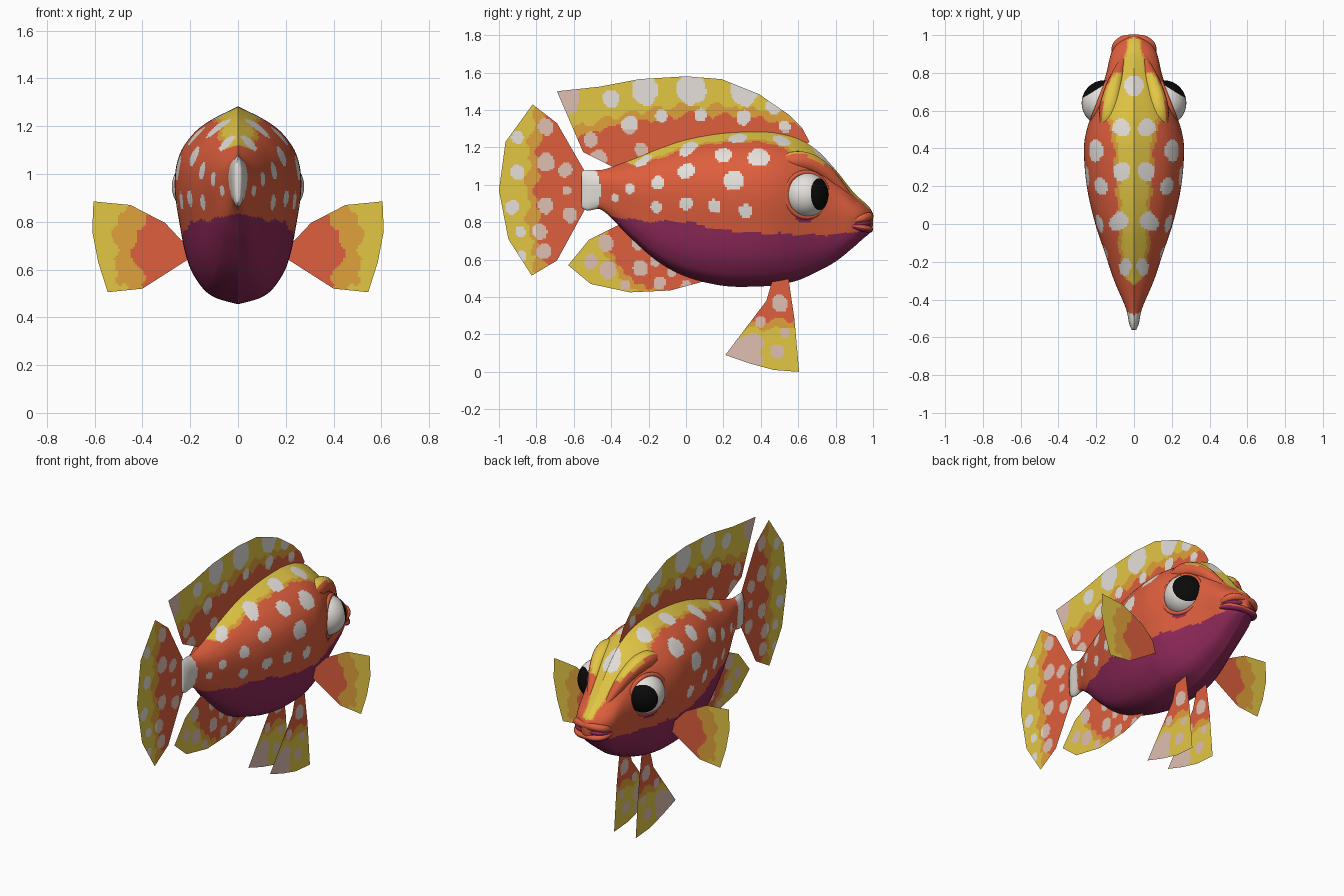
import bpy, bmesh, math
from mathutils import Vector

if "Cube" in bpy.data.objects:
    bpy.data.objects.remove(bpy.data.objects["Cube"])


def linear(c):
    return tuple((v / 12.92 if v <= 0.04045 else ((v + 0.055) / 1.055) ** 2.4) for v in c) + (1,)


COLOURS = {"orange": (0.87, 0.37, 0.24), "yellow": (0.89, 0.78, 0.27), "ochre": (0.88, 0.63, 0.23),
           "plum": (0.56, 0.16, 0.35), "white": (0.90, 0.88, 0.86), "pale_pink": (0.88, 0.75, 0.70),
           "black": (0.04, 0.04, 0.04)}
MATS = []
for name, c in COLOURS.items():
    m = bpy.data.materials.new(name)
    m.diffuse_color = linear(c)
    m.use_nodes = True
    m.node_tree.nodes["Principled BSDF"].inputs["Base Color"].default_value = m.diffuse_color
    MATS.append(m)
ORANGE, YELLOW, OCHRE, PLUM, WHITE, PALE, BLACK = range(7)


def curve_at(table, u, col=1):
    """Smooth interpolation through rows of a table sorted by the first column."""
    n = len(table)
    u = min(max(u, table[0][0]), table[-1][0])
    i = next(k for k in range(n - 1) if u <= table[k + 1][0])
    a, b = table[i], table[i + 1]
    h = b[0] - a[0]

    def slope(k):
        p, q = table[max(k - 1, 0)], table[min(k + 1, n - 1)]
        return (q[col] - p[col]) / (q[0] - p[0])
    s = (u - a[0]) / h
    return ((2*s**3 - 3*s*s + 1) * a[col] + (s**3 - 2*s*s + s) * h * slope(i)
            + (3*s*s - 2*s**3) * b[col] + (s**3 - s*s) * h * slope(i + 1))


def in_spot(spots, a, b):
    wob = 1 + 0.06 * math.sin(60 * a + 40 * b)
    return any((a - p) ** 2 + ((b - q) * 0.92) ** 2 < (r * wob) ** 2 for p, q, r in spots)


def finish(name, bm, rule=None, smooth=True):
    if rule:
        bm.normal_update()
        for f in bm.faces:
            f.material_index = rule(f.calc_center_median(), f.normal)
    me = bpy.data.meshes.new(name)
    bm.to_mesh(me)
    bm.free()
    for m in MATS:
        me.materials.append(m)
    ob = bpy.data.objects.new(name, me)
    bpy.context.collection.objects.link(ob)
    for p in me.polygons:
        p.use_smooth = smooth
    return ob


# Body: stations (y, bottom z, top z, half width) and one shared cross-section
STATIONS = [(-0.56, 0.88, 1.07, 0.012), (-0.53, 0.862, 1.08, 0.025), (-0.45, 0.865, 1.08, 0.042),
            (-0.3, 0.72, 1.13, 0.105), (-0.15, 0.59, 1.19, 0.155), (0, 0.51, 1.24, 0.205),
            (0.2, 0.46, 1.275, 0.25), (0.4, 0.457, 1.283, 0.265), (0.5, 0.467, 1.273, 0.25),
            (0.6, 0.49, 1.245, 0.215), (0.7, 0.535, 1.185, 0.178), (0.8, 0.59, 1.08, 0.146),
            (0.9, 0.67, 0.955, 0.122), (0.95, 0.715, 0.91, 0.092), (0.985, 0.745, 0.875, 0.045),
            (1.0, 0.78, 0.845, 0.01)]
SECTION = [(0, 0), (0.03, 0.34), (0.08, 0.56), (0.2, 0.78), (0.4, 0.92), (0.6, 1.0),
           (0.75, 0.93), (0.86, 0.71), (0.93, 0.43), (1, 0)]
BELLY = [(-0.6, 0.84), (-0.4, 0.83), (-0.2, 0.805), (0, 0.80), (0.2, 0.76), (0.5, 0.74), (0.8, 0.735), (1, 0.77)]
BACK = [(-0.33, 0.0), (-0.27, 0.06), (0, 0.085), (0.3, 0.1), (0.5, 0.125), (0.6, 0.17), (0.7, 0.14),
        (0.8, 0.085), (0.88, 0.052), (0.97, 0.04)]
SIDE_SPOTS = [(0.39, 1.15, 0.06), (0.255, 1.025, 0.054), (0.32, 0.86, 0.036), (0.15, 0.885, 0.036),
              (0, 1.075, 0.044), (-0.15, 1.01, 0.036), (0, 0.90, 0.035), (-0.3, 0.98, 0.028),
              (0.2, 1.16, 0.05), (-0.24, 1.12, 0.036), (-0.16, 0.88, 0.032), (-0.38, 0.93, 0.022),
              (0, 1.18, 0.04)]
TOP_SPOTS = [(0.066, 0.51, 0.044), (0.066, 0.28, 0.046), (0.07, 0.02, 0.04), (0.042, -0.22, 0.032), (0, 0.73, 0.05)]


def half_width(y, z):
    zb, zt, w = (curve_at(STATIONS, y, k) for k in (1, 2, 3))
    return w * max(curve_at(SECTION, (z - zb) / (zt - zb)), 0)


# Side spots are balls centred on the skin, so they stay round where it curves
BALLS = [(Vector((half_width(y, z), y, z)), r) for y, z, r in SIDE_SPOTS]


def body_rule(c, n):
    x, y, z = abs(c.x), c.y, c.z
    if y < -0.458 - 2 * (z - 0.97) ** 2:
        return WHITE
    if z < curve_at(BELLY, y) + 0.005 * math.sin(40 * y):
        return PLUM
    if n.z > 0.25 and z > 1.0 and in_spot(TOP_SPOTS, x, y):
        return WHITE
    p = Vector((x, y, z))
    if any((p - q).length < r * (1 + 0.06 * math.sin(60 * y + 40 * z)) for q, r in BALLS):
        return WHITE
    if (y - 0.63) ** 2 + (2 * (z - 0.82)) ** 2 < 0.045 ** 2:
        return PLUM
    w = curve_at(BACK, y) + 0.005 * math.sin(45 * y)
    if y > -0.33 and z > 0.87 and n.z > 0.1 and x < w:
        return YELLOW if x < 0.78 * w else OCHRE
    return ORANGE


bm = bmesh.new()
NY, NS = 180, 84
half = [(1 - math.cos(math.pi * k / NS)) / 2 for k in range(NS + 1)]
ring_ts = [(t, 1) for t in half] + [(t, -1) for t in half[-2:0:-1]]
rings = []
for j in range(NY + 1):
    y = 1.0 - 1.56 * (1 - j / NY) ** 1.1
    zb, zt, w = (curve_at(STATIONS, y, k) for k in (1, 2, 3))
    rings.append([bm.verts.new((s * w * max(curve_at(SECTION, t), 0), y, zb + t * (zt - zb))) for t, s in ring_ts])
for r0, r1 in zip(rings, rings[1:]):
    for k in range(len(r0)):
        k2 = (k + 1) % len(r0)
        bm.faces.new((r0[k], r0[k2], r1[k2], r1[k]))
bm.faces.new(rings[0])
bm.faces.new(rings[-1])
bmesh.ops.recalc_face_normals(bm, faces=bm.faces)
finish("body", bm, body_rule)


# Fins: flat outlines cut into a fine grid so patterns can be assigned per face
def fin(name, outline, place, outness, spots, spot_mat, blend=0.05, step=0.009):
    """outness(a, b) < 0 is the root colour, then a thin blend band, then the edge colour."""
    b = bmesh.new()
    f = b.faces.new([b.verts.new((p, q, 0)) for p, q in outline])
    bmesh.ops.triangulate(b, faces=[f])
    for axis in (0, 1):
        lo, hi = min(p[axis] for p in outline), max(p[axis] for p in outline)
        no = Vector((1 - axis, axis, 0))
        for k in range(1, int((hi - lo) / step) + 1):
            bmesh.ops.bisect_plane(b, geom=b.verts[:] + b.edges[:] + b.faces[:],
                                   plane_co=no * (lo + k * step), plane_no=no)
    for f in b.faces:
        c = f.calc_center_median()
        o = outness(c.x, c.y) + 0.012 * math.sin(38 * c.x + 30 * c.y) + 0.01 * math.sin(61 * (c.x - c.y))
        if in_spot(spots, c.x, c.y):
            f.material_index = spot_mat(c.x, c.y)
        else:
            f.material_index = ORANGE if o < 0 else OCHRE if o < blend else YELLOW
    for v in b.verts:
        v.co = place(v.co.x, v.co.y)
    finish(name, b, smooth=False)


def mid(a, b):
    return (0, a, b)


def pale(a, b):
    return PALE


fin("dorsal_fin",
    [(-0.69, 1.5), (-0.46, 1.525), (-0.25, 1.565), (0, 1.58), (0.19, 1.565), (0.39, 1.485), (0.55, 1.375),
     (0.62, 1.305), (0.66, 1.23), (0.6, 1.18), (0.4, 1.2), (0, 1.17), (-0.36, 1.08), (-0.55, 1.175)],
    mid, lambda a, b: b - (1.375 - 0.25 * (a - 0.1) ** 2),
    [(-0.22, 1.50, 0.07), (0.03, 1.515, 0.08), (0.31, 1.5, 0.075), (-0.4, 1.46, 0.045), (0.47, 1.42, 0.04),
     (-0.3, 1.32, 0.045), (-0.51, 1.24, 0.038), (-0.13, 1.37, 0.033), (0.08, 1.375, 0.033), (0.31, 1.36, 0.038),
     (-0.47, 1.14, 0.045), (-0.24, 1.19, 0.035), (0.53, 1.31, 0.03), (-0.66, 1.46, 0.09)],
    lambda a, b: PALE if b < 1.3 or a < -0.55 else WHITE)

fin("tail_fin",
    [(-0.82, 1.43), (-0.69, 1.33), (-0.54, 1.07), (-0.54, 0.87), (-0.69, 0.595), (-0.825, 0.515),
     (-0.95, 0.71), (-1, 0.97), (-0.965, 1.23)],
    mid, lambda a, b: -0.80 - a + 0.25 * (b - 0.97) ** 2,
    [(-0.75, 1.31, 0.043), (-0.9, 1.255, 0.033), (-0.75, 1.12, 0.046), (-0.9, 1.065, 0.038), (-0.93, 0.88, 0.036),
     (-0.75, 0.89, 0.041), (-0.645, 1.08, 0.036), (-0.62, 0.84, 0.038), (-0.78, 0.75, 0.04),
     (-0.885, 0.75, 0.028), (-0.76, 0.645, 0.04), (-0.64, 0.97, 0.023), (-0.88, 0.62, 0.028)],
    lambda a, b: WHITE if a < -0.8 else PALE)

fin("anal_fin",
    [(-0.36, 0.785), (-0.52, 0.705), (-0.63, 0.57), (-0.51, 0.47), (-0.3, 0.425), (-0.085, 0.435),
     (0.1, 0.485), (0.1, 0.55), (-0.1, 0.63), (-0.3, 0.76)],
    mid, lambda a, b: math.hypot(a + 0.1, b - 0.75) - 0.31,
    [(-0.43, 0.69, 0.043), (-0.415, 0.545, 0.043), (-0.255, 0.69, 0.036), (-0.245, 0.555, 0.041),
     (-0.165, 0.59, 0.026), (-0.075, 0.535, 0.026), (0, 0.465, 0.024), (-0.51, 0.59, 0.036),
     (-0.325, 0.465, 0.025), (-0.14, 0.475, 0.033)], pale)

for side, s in (("right", 1), ("left", -1)):
    fin(side + "_pelvic_fin",
        [(0.47, 0.52), (0.545, 0.52), (0.58, 0.28), (0.605, 0), (0.47, 0.01), (0.34, 0.045), (0.21, 0.09), (0.43, 0.38)],
        lambda a, b: (s * 0.075, a, b), lambda a, b: 0.28 - b,
        [(0.5, 0.365, 0.043), (0.36, 0.15, 0.055), (0.29, 0.1, 0.075), (0.49, 0.11, 0.036),
         (0.4, 0.27, 0.03), (0.53, 0.21, 0.026), (0.375, 0.07, 0.035)], pale)
    fin(side + "_pectoral_fin",
        [(0.17, 0.66), (0.22, 0.635), (0.4, 0.52), (0.545, 0.505), (0.585, 0.63), (0.61, 0.76), (0.605, 0.885),
         (0.45, 0.87), (0.305, 0.795), (0.23, 0.715), (0.17, 0.69)],
        lambda a, b: (s * a, 0.44, b), lambda a, b: math.hypot(a - 0.2, b - 0.68) - 0.235, [], pale, blend=0.085)

    # Eyeball: the pole points along the gaze so the pupil is a clean cap
    gaze = Vector((s * 0.53, 0.85, 0.03)).normalized()
    centre = Vector((s * 0.156, 0.64, 0.947))
    bm = bmesh.new()
    bmesh.ops.create_uvsphere(bm, u_segments=36, v_segments=36, radius=0.121)
    bmesh.ops.rotate(bm, verts=bm.verts, matrix=gaze.to_track_quat('Z', 'Y').to_matrix())
    bmesh.ops.translate(bm, verts=bm.verts, vec=centre)
    finish(side + "_eye", bm,
           lambda c, n: BLACK if (c - centre).normalized().dot(gaze) > math.cos(math.radians(45.5)) else WHITE)

    # Eyelid ring hugging the eyeball
    bpy.ops.mesh.primitive_torus_add(major_radius=0.12, minor_radius=0.013, major_segments=40, minor_segments=10,
                                     location=centre + Vector((s * 0.028, 0.004, 0)))
    lid = bpy.context.object
    lid.name = side + "_eyelid"
    lid.rotation_euler = Vector((s * 0.93, 0.36, 0)).to_track_quat('Z', 'Y').to_euler()
    lid.data.materials.append(MATS[ORANGE])
    bpy.ops.object.shade_smooth()


# Rounded tubes for brows and lips: points are (x, y, z, radius)
def tube(name, pts, rule):
    cu = bpy.data.curves.new(name, 'CURVE')
    cu.dimensions, cu.bevel_depth, cu.bevel_resolution, cu.use_fill_caps = '3D', 1.0, 5, True
    sp = cu.splines.new('NURBS')
    sp.points.add(len(pts) - 1)
    for p, (x, y, z, r) in zip(sp.points, pts):
        p.co, p.radius = (x, y, z, 1), r
    sp.use_endpoint_u, sp.order_u, sp.resolution_u = True, 3, 10
    for m in MATS:
        cu.materials.append(m)
    ob = bpy.data.objects.new(name, cu)
    bpy.context.collection.objects.link(ob)
    bpy.ops.object.select_all(action='DESELECT')
    ob.select_set(True)
    bpy.context.view_layer.objects.active = ob
    bpy.ops.object.convert(target='MESH')
    bpy.ops.object.shade_smooth()
    for p in bpy.context.object.data.polygons:
        p.material_index = rule(p.center, p.normal)


def brow_rule(c, n):
    if c.y > 0.8 or abs(c.x) > 0.165:
        return ORANGE
    return YELLOW if n.z > 0.6 else OCHRE if n.z > 0.45 else ORANGE


for side, s in (("right", 1), ("left", -1)):
    tube(side + "_brow", [(s * 0.165, 0.45, 1.10, 0.015), (s * 0.14, 0.54, 1.125, 0.05), (s * 0.128, 0.63, 1.13, 0.055),
                          (s * 0.105, 0.73, 1.085, 0.045), (s * 0.075, 0.82, 0.995, 0.03),
                          (s * 0.05, 0.9, 0.91, 0.008)], brow_rule)


def lip(name, z, dz, r, rule):
    half_lip = [(0.106, 0.875, z - dz, 0.006), (0.108, 0.93, z - dz / 2, r), (0.065, 0.978, z, r)]
    tube(name, [(-x, *p) for x, *p in half_lip] + [(0, 0.982, z, r)] + half_lip[::-1], rule)


lip("upper_lip", 0.832, 0.03, 0.022, lambda c, n: ORANGE)
lip("mouth_line", 0.795, 0.01, 0.012, lambda c, n: PLUM)
lip("lower_lip", 0.762, -0.02, 0.019, lambda c, n: ORANGE if n.z > 0 else PLUM)
